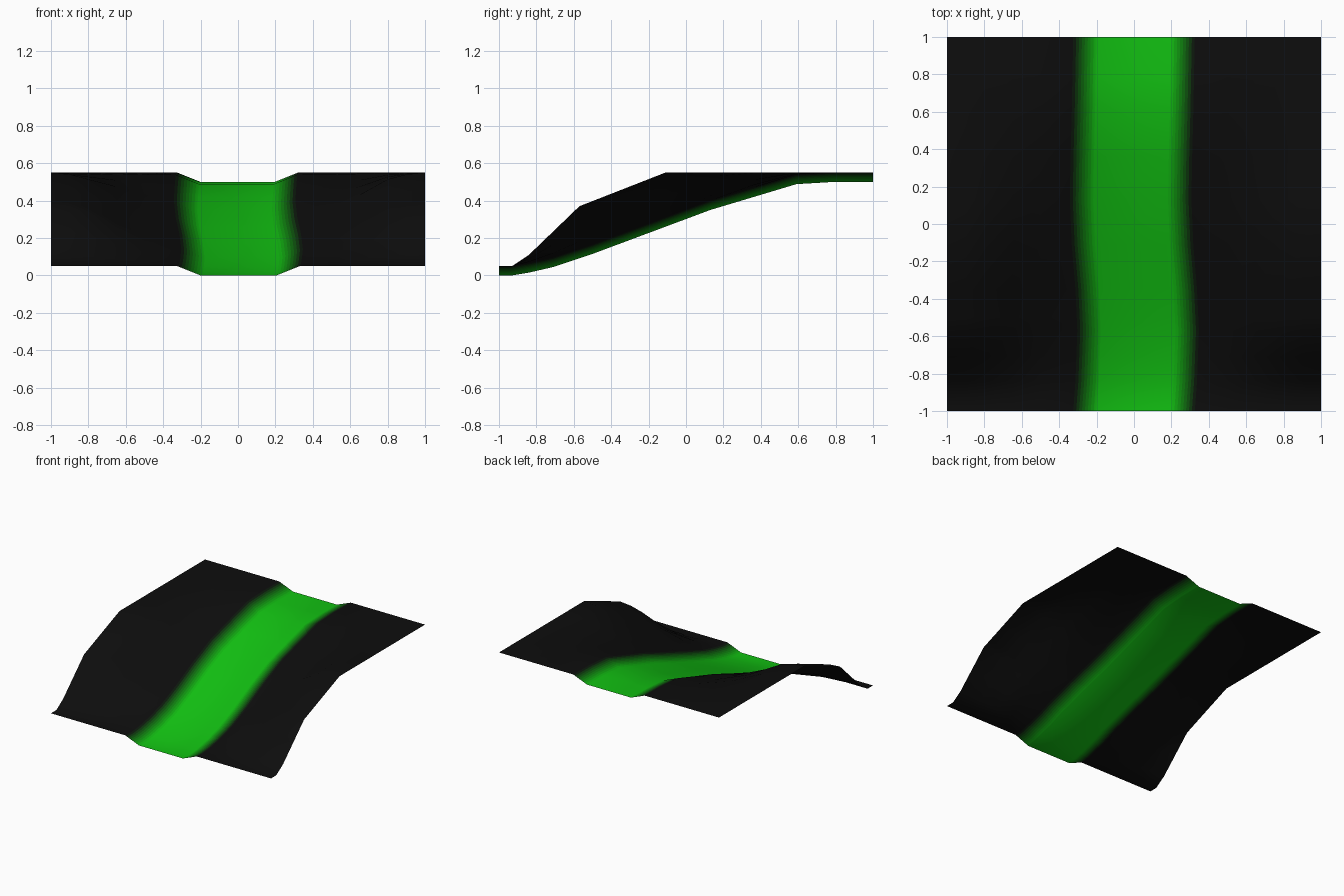
import bpy
import bmesh

if "Cube" in bpy.data.objects:
    bpy.data.objects.remove(bpy.data.objects["Cube"])

# Side profiles (y, z) of the outer hill edge and of the river bed, and the meander (y, x shift)
HILL = [(-1, .05), (-.93, .05), (-.84, .11), (-.57, .37), (-.11, .55), (1, .55)]
BED = [(-1, 0), (-.93, 0), (-.84, .015), (-.71, .045), (-.5, .115),
       (.13, .35), (.59, .488), (.79, .5), (1, .5)]
MEANDER = [(-1, 0), (-.84, .012), (-.57, .022), (-.35, .012), (-.11, -.008),
           (.13, -.018), (.36, -.014), (.59, -.008), (1, 0)]
ROWS = [-1, -.93, -.84, -.71, -.57, -.5, -.35, -.11, .13, .36, .59, .79, 1]

BED_HALF, BANK_HALF, BANK_H, STRIPS = .2, .325, .05, 8
SLOPE = [(.5, .17), (.65, .5), (.8, .85), (.9, .96), (1, 1)]  # x, share of hill height


def sample(profile, y):
    for (y0, z0), (y1, z1) in zip(profile, profile[1:]):
        if y <= y1:
            return z0 + (z1 - z0) * (y - y0) / (y1 - y0)
    return profile[-1][1]


def half_section(y, side):
    """Points from bed edge out to the hill edge on one side."""
    bed, hill, shift = sample(BED, y), sample(HILL, y), sample(MEANDER, y)
    pts = []
    for i in range(STRIPS + 1):
        t = i / STRIPS
        x = BED_HALF + (BANK_HALF - BED_HALF) * t
        pts.append((side * x + shift, y, bed + BANK_H * t))
    rim = bed + BANK_H
    pts += [(side * x, y, rim + (hill - rim) * f) for x, f in SLOPE]
    return pts


def material(name, color):
    m = bpy.data.materials.new(name)
    m.diffuse_color = (*color, 1)
    m.use_nodes = True
    m.node_tree.nodes["Principled BSDF"].inputs["Base Color"].default_value = m.diffuse_color
    return m


# Lofted terrain surface
bm = bmesh.new()
grid = []
for y in ROWS:
    section = half_section(y, -1)[::-1] + half_section(y, 1)
    grid.append([bm.verts.new(p) for p in section])

n_slope = len(SLOPE)
middle = n_slope + STRIPS
for a, b in zip(grid, grid[1:]):
    for i in range(len(a) - 1):
        f = bm.faces.new((a[i], a[i + 1], b[i + 1], b[i]))
        f.smooth = True
        # 0 = bed, 1..STRIPS = fading bank, STRIPS + 1 = ground
        f.material_index = min(abs(i - middle), STRIPS + 1)

mesh = bpy.data.meshes.new("river_terrain")
bm.to_mesh(mesh)
bm.free()
terrain = bpy.data.objects.new("river_terrain", mesh)
bpy.context.collection.objects.link(terrain)

# Green bed fading to black ground
GREEN, BLACK = (.006, .53, .006), (.004, .004, .004)
mesh.materials.append(material("bed_green", GREEN))
for k in range(STRIPS):
    t = ((k + .5) / STRIPS)
    w = (1 - t) ** 1.6
    mesh.materials.append(material(f"bank_{k}", [g * w + d * (1 - w) for g, d in zip(GREEN, BLACK)]))
mesh.materials.append(material("ground_black", BLACK))
